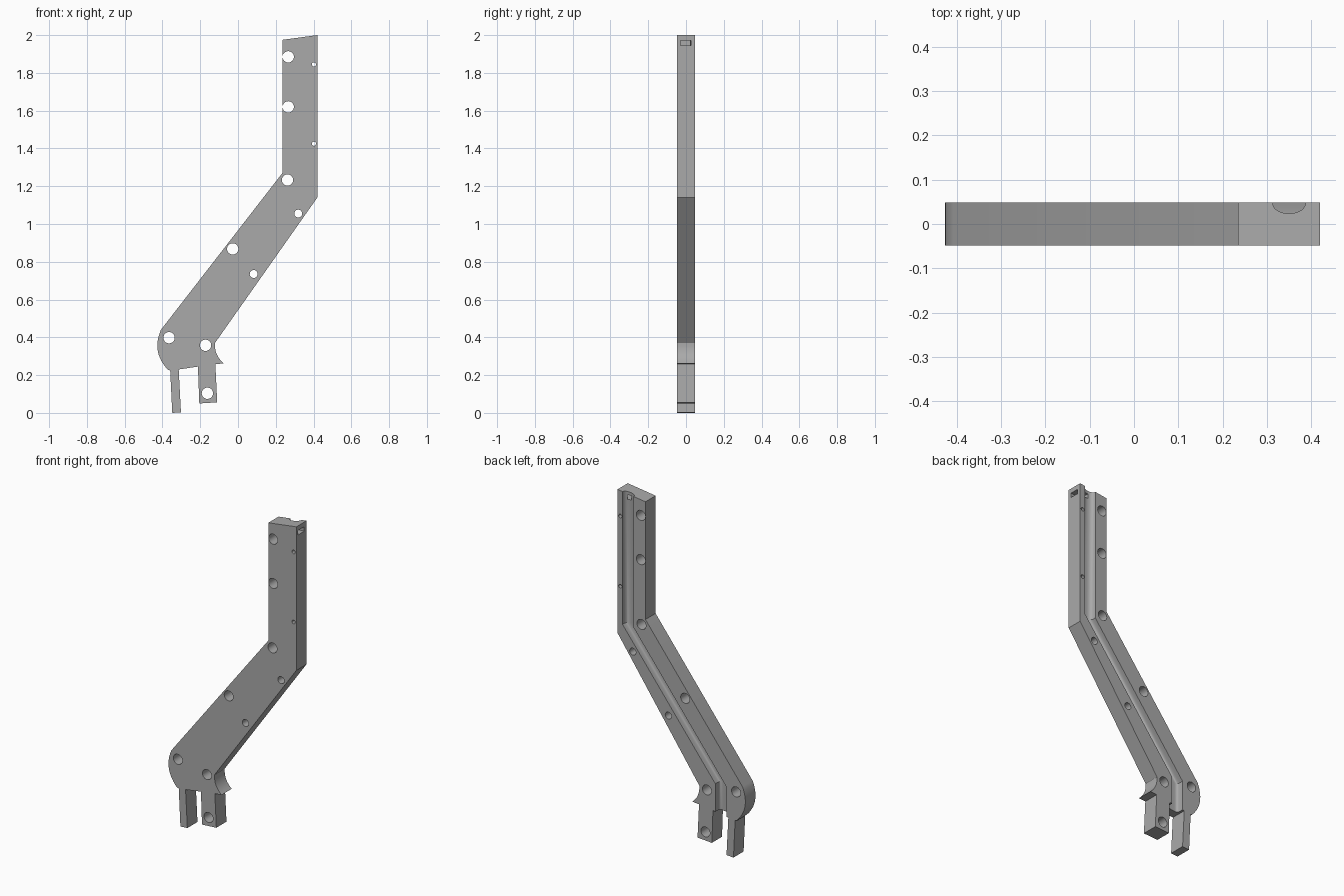
import bpy, bmesh, math

if "Cube" in bpy.data.objects:
    bpy.data.objects.remove(bpy.data.objects["Cube"], do_unlink=True)

HALF = 0.048  # half the plate thickness

grey = bpy.data.materials.new("plain_grey")
grey.use_nodes = True
grey.diffuse_color = (0.4, 0.4, 0.4, 1)
grey.node_tree.nodes["Principled BSDF"].inputs["Base Color"].default_value = (0.4, 0.4, 0.4, 1)


def loft(name, rings):
    """Closed solid through a list of rings with equal point counts."""
    bm = bmesh.new()
    loops = [[bm.verts.new(p) for p in ring] for ring in rings]
    for a, b in zip(loops, loops[1:]):
        for i in range(len(a)):
            j = (i + 1) % len(a)
            bm.faces.new((a[i], a[j], b[j], b[i]))
    bm.faces.new(loops[0])
    bm.faces.new(loops[-1])
    bmesh.ops.recalc_face_normals(bm, faces=bm.faces)
    mesh = bpy.data.meshes.new(name)
    bm.to_mesh(mesh)
    bm.free()
    mesh.materials.append(grey)
    obj = bpy.data.objects.new(name, mesh)
    bpy.context.collection.objects.link(obj)
    return obj


def extrude(name, outline, half):
    return loft(name, [[(x, y, z) for x, z in outline] for y in (-half, half)])


def cut(target, cutter):
    mod = target.modifiers.new("cut", "BOOLEAN")
    mod.operation = "DIFFERENCE"
    mod.solver = "EXACT"
    mod.object = cutter
    bpy.context.view_layer.objects.active = target
    bpy.ops.object.modifier_apply(modifier=mod.name)
    bpy.data.objects.remove(cutter, do_unlink=True)


def arc(a, b, bulge, n=8):
    """Points from a to b, bowed to the left of travel by bulge."""
    dx, dz = b[0] - a[0], b[1] - a[1]
    length = math.hypot(dx, dz)
    points = []
    for i in range(n + 1):
        t = i / n
        off = bulge * 4 * t * (1 - t) / length
        points.append((a[0] + dx * t - dz * off, a[1] + dz * t + dx * off))
    return points


# Bent arm with a notched hook and two legs
outline = [(0.235, 1.975), (0.42, 2.0), (0.42, 1.14)]
outline += arc((-0.122, 0.37), (-0.075, 0.262), -0.015)
outline += [(-0.12, 0.258), (-0.11, 0.056), (-0.205, 0.05), (-0.212, 0.245),
            (-0.314, 0.23), (-0.302, 0.003), (-0.348, 0.0), (-0.359, 0.225)]
outline += arc((-0.37, 0.227), (-0.408, 0.44), 0.036, 12)
outline += [(0.235, 1.27)]
arm = extrude("bent_arm", outline, HALF)

# Cable channel on the back: round at the top, boxy and deeper lower down
rings = []
for x, z, depth, power in [(0.35, 2.05, 0.023, 1.0), (0.35, 1.2, 0.042, 0.6),
                           (-0.265, 0.41, 0.045, 0.35), (-0.265, 0.18, 0.045, 0.35)]:
    ring = []
    for i in range(32):
        t = math.tau * (i + 0.5) / 32
        c, s = math.cos(t), math.sin(t)
        ring.append((x + 0.037 * math.copysign(abs(c) ** power, c),
                     HALF + depth * math.copysign(abs(s) ** power, s), z))
    rings.append(ring)
cut(arm, loft("channel_cutter", rings))

# Bolt holes straight through the plate
holes = {
    0.03: [(0.266, 1.885), (0.266, 1.62), (0.262, 1.233), (-0.028, 0.868),
           (-0.365, 0.398), (-0.172, 0.358), (-0.162, 0.104)],
    0.021: [(0.319, 1.055), (0.083, 0.735)],
    0.011: [(0.402, 1.845), (0.402, 1.425)],
}
for radius, centres in holes.items():
    for cx, cz in centres:
        circle = [(cx + radius * math.cos(math.tau * i / 24),
                   cz + radius * math.sin(math.tau * i / 24)) for i in range(24)]
        cut(arm, extrude("hole_cutter", circle, 0.1))

# Small slot in the edge near the top
slot = extrude("slot_cutter", [(0.345, 1.945), (0.45, 1.945), (0.45, 1.972), (0.345, 1.972)], 0.028)
slot.location.y = -0.002
bpy.context.view_layer.update()
cut(arm, slot)

# Crisp edges with smooth hole walls
bpy.ops.object.select_all(action="DESELECT")
arm.select_set(True)
bpy.context.view_layer.objects.active = arm
bpy.ops.object.shade_smooth_by_angle(angle=math.radians(25))
